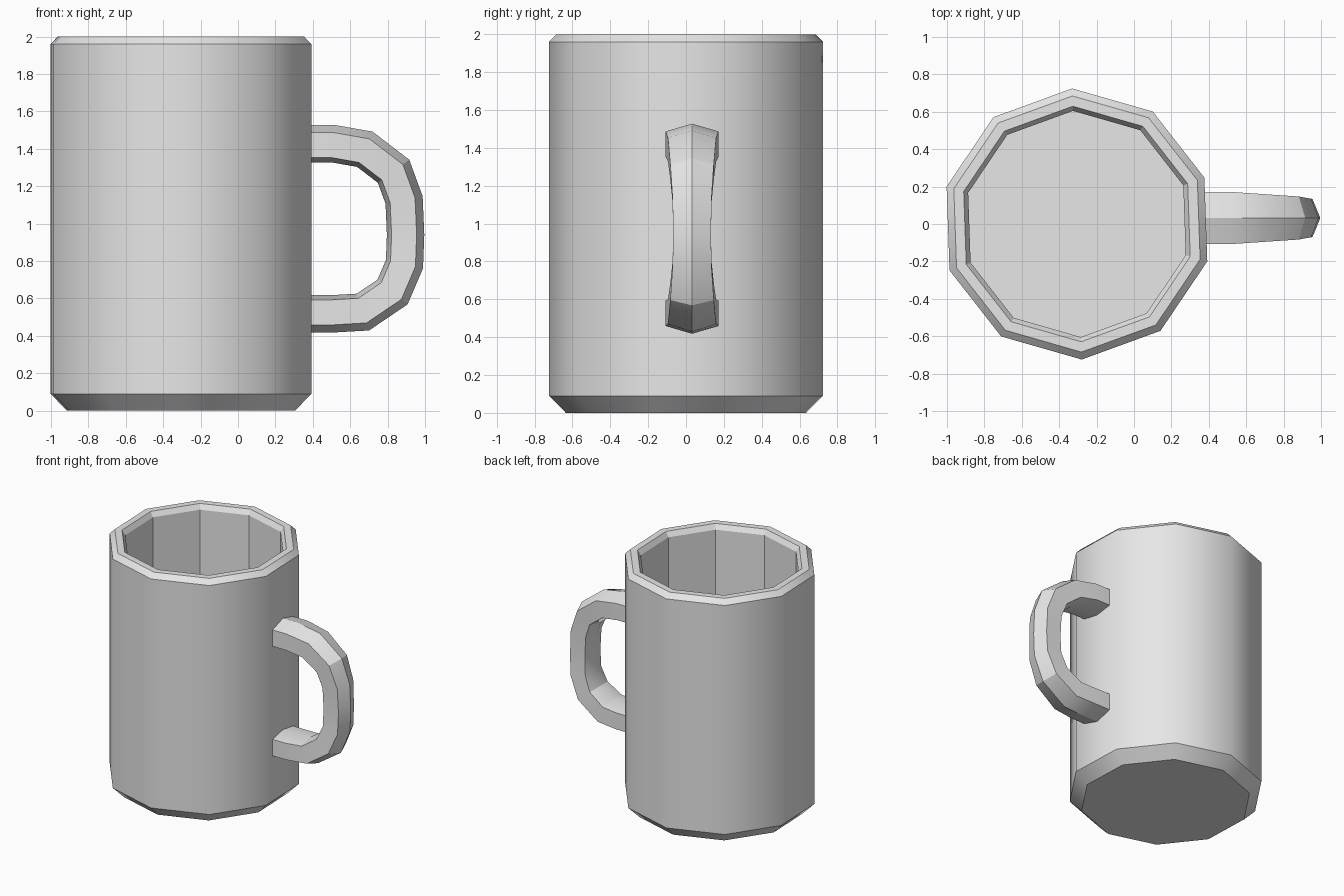
import bpy, bmesh, math
from mathutils import Vector

cube = bpy.data.objects.get("Cube")
if cube:
    bpy.data.objects.remove(cube, do_unlink=True)

# Single grey finish
grey = bpy.data.materials.new("light_grey")
grey.use_nodes = True
grey.diffuse_color = (0.8, 0.8, 0.8, 1)
grey.node_tree.nodes["Principled BSDF"].inputs["Base Color"].default_value = (0.8, 0.8, 0.8, 1)


def loft(name, rings, smooth_angle):
    """Skin a list of point rings and cap both ends."""
    bm = bmesh.new()
    loops = [[bm.verts.new(p) for p in ring] for ring in rings]
    n = len(loops[0])
    for a, b in zip(loops, loops[1:]):
        for i in range(n):
            j = (i + 1) % n
            bm.faces.new((a[i], a[j], b[j], b[i]))
    bm.faces.new(loops[0][::-1])
    bm.faces.new(loops[-1])
    bmesh.ops.recalc_face_normals(bm, faces=bm.faces[:])
    mesh = bpy.data.meshes.new(name)
    bm.to_mesh(mesh)
    bm.free()
    mesh.materials.append(grey)
    obj = bpy.data.objects.new(name, mesh)
    bpy.context.collection.objects.link(obj)
    bpy.ops.object.select_all(action="DESELECT")
    obj.select_set(True)
    bpy.context.view_layer.objects.active = obj
    bpy.ops.object.shade_smooth_by_angle(angle=math.radians(smooth_angle))
    return obj


# Ten-sided cup: outside, bevelled rim, inner wall and floor
SIDES, CENTRE_X, TURN = 10, -0.305, math.radians(92)
profile = [(0.635, 0), (0.725, 0.09), (0.725, 1.96), (0.685, 2.0),
           (0.63, 2.0), (0.605, 1.96), (0.605, 0.12)]
angles = [TURN + math.tau * i / SIDES for i in range(SIDES)]
cup = loft("cup_body", [[(CENTRE_X + r * math.cos(a), r * math.sin(a), z) for a in angles]
                        for r, z in profile], 40)

# Inner wall stays faceted
for face in cup.data.polygons:
    outward = Vector((face.center.x - CENTRE_X, face.center.y, 0))
    if face.normal.dot(outward) < -0.1:
        face.use_smooth = False

# Handle: hexagonal section swept along a D-shaped path, slimmer at the grip
HANDLE_Y = 0.032
path = [(0.35, 1.42, 0.14), (0.505, 1.42, 0.14), (0.675, 1.39, 0.127),
        (0.825, 1.275, 0.115), (0.88, 1.125, 0.103), (0.888, 0.94, 0.1),
        (0.882, 0.785, 0.103), (0.82, 0.64, 0.115), (0.665, 0.535, 0.127),
        (0.51, 0.526, 0.14), (0.35, 0.526, 0.14)]
section = [(0, 0.108), (1, 0.067), (1, -0.067), (0, -0.092), (-1, -0.067), (-1, 0.067)]
points = [Vector((x, z)) for x, z, w in path]
rings = []
for i, (x, z, width) in enumerate(path):
    before = (points[i] - points[i - 1]).normalized() if i else Vector((1, 0))
    after = (points[i + 1] - points[i]).normalized() if i < len(path) - 1 else Vector((-1, 0))
    tangent = (before + after).normalized()
    out = Vector((-tangent.y, tangent.x)) / tangent.dot(after)
    rings.append([(x + out.x * d, HANDLE_Y + side * width, z + out.y * d)
                  for side, d in section])
loft("handle", rings, 30)
